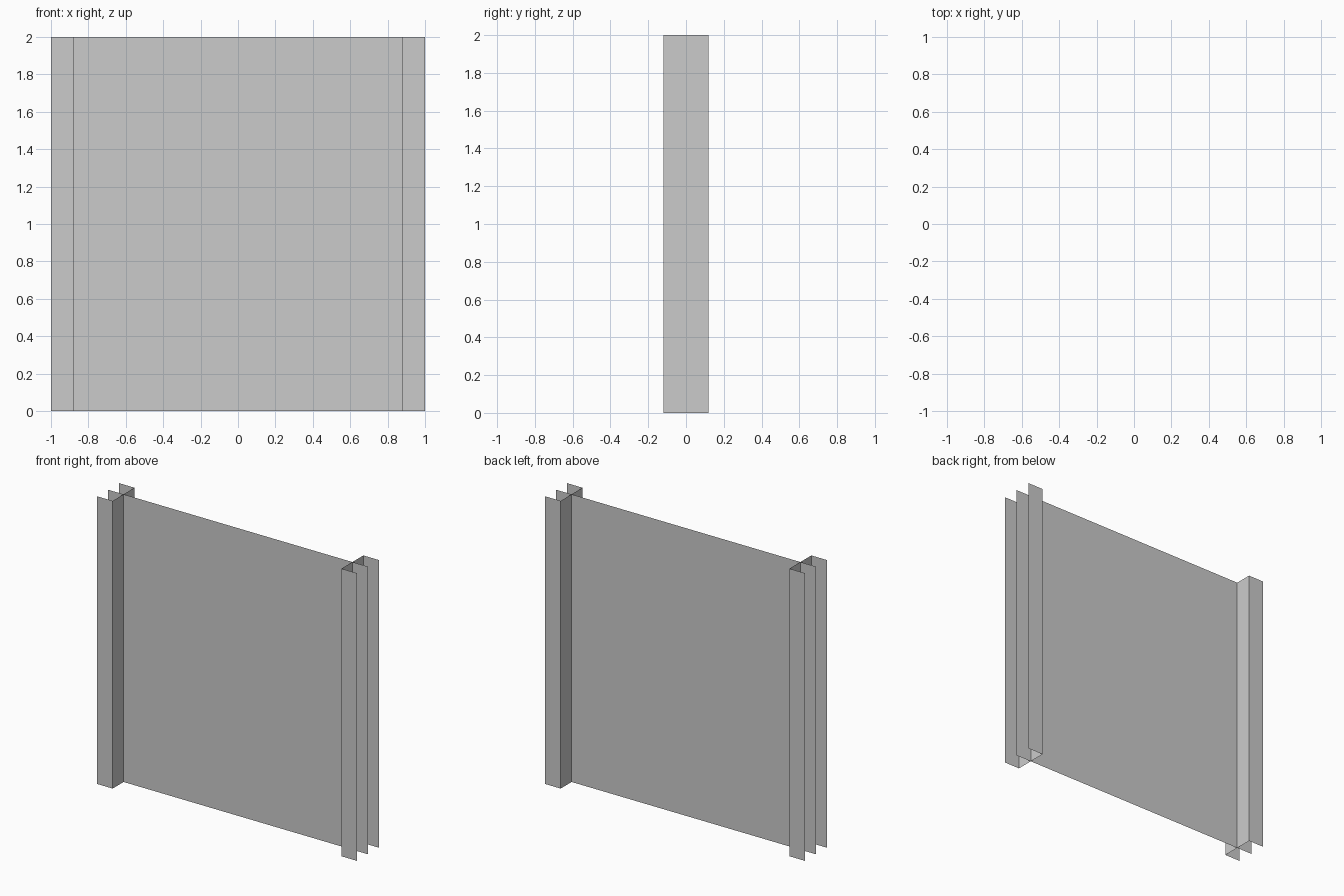
import bpy
import bmesh

if "Cube" in bpy.data.objects:
    bpy.data.objects.remove(bpy.data.objects["Cube"])

HEIGHT = 2.0
POST_X = 0.88    # where the crosswise sheets stand
EDGE_X = 1.0     # outer end of panel and flanges
DEPTH = 0.12     # half depth of the edge channels


def upright_sheet(name, path):
    """Extrude an open plan outline straight up into a thin, flat-shaded sheet."""
    bm = bmesh.new()
    verts = [bm.verts.new((x, y, 0)) for x, y in path]
    edges = [bm.edges.new(pair) for pair in zip(verts, verts[1:])]
    result = bmesh.ops.extrude_edge_only(bm, edges=edges)
    top = [g for g in result["geom"] if isinstance(g, bmesh.types.BMVert)]
    bmesh.ops.translate(bm, verts=top, vec=(0, 0, HEIGHT))
    mesh = bpy.data.meshes.new(name)
    bm.to_mesh(mesh)
    bm.free()
    obj = bpy.data.objects.new(name, mesh)
    bpy.context.collection.objects.link(obj)
    return obj


# Central panel, running through both channels to the outer edges
upright_sheet("main_panel", [(-EDGE_X, 0), (-POST_X, 0), (POST_X, 0), (EDGE_X, 0)])

# Outward-facing edge channels: flange, crosswise web, flange
for side, label in ((-1, "left"), (1, "right")):
    upright_sheet(label + "_edge_channel", [
        (side * EDGE_X, -DEPTH), (side * POST_X, -DEPTH), (side * POST_X, 0),
        (side * POST_X, DEPTH), (side * EDGE_X, DEPTH)])
